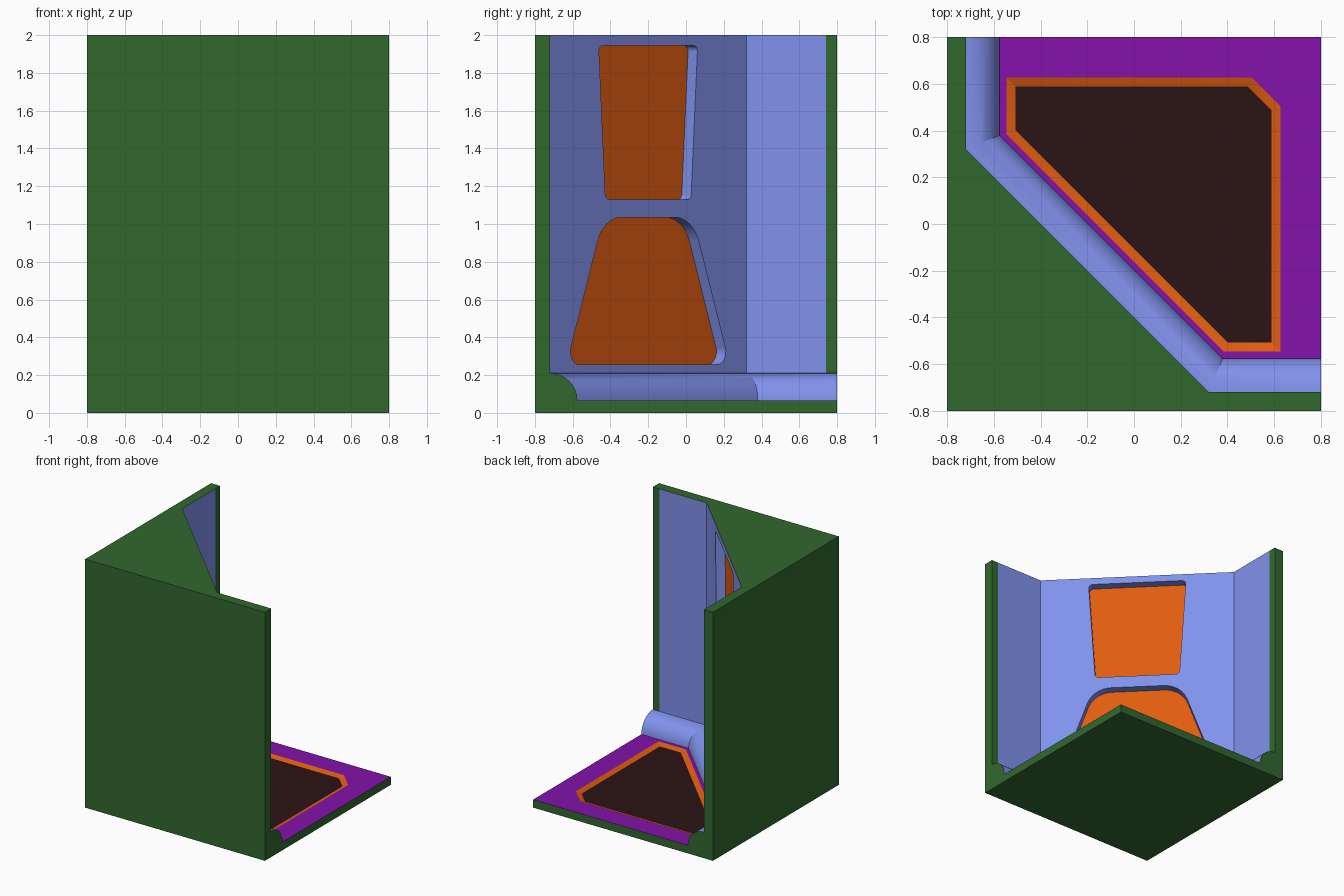
import bpy, bmesh, math
from mathutils import Vector

if "Cube" in bpy.data.objects:
    bpy.data.objects.remove(bpy.data.objects["Cube"])

def material(name, rgb):
    m = bpy.data.materials.new(name)
    m.diffuse_color = (*rgb, 1)
    m.use_nodes = True
    m.node_tree.nodes["Principled BSDF"].inputs["Base Color"].default_value = m.diffuse_color
    return m

MATS = [material("green_shell", (.032, .14, .028)), material("blue_lining", (.22, .29, .85)),
        material("orange_panel", (.75, .11, .005)), material("purple_floor", (.23, .006, .40)),
        material("dark_floor", (.024, .007, .007))]
GREEN, BLUE, ORANGE, PURPLE, DARK = range(5)

def make_object(name, faces):
    """faces: list of (points, material index), welded into one solid."""
    bm = bmesh.new()
    for pts, mat in faces:
        bm.faces.new([bm.verts.new(p) for p in pts]).material_index = mat
    bmesh.ops.remove_doubles(bm, verts=bm.verts, dist=1e-5)
    bmesh.ops.recalc_face_normals(bm, faces=bm.faces)
    me = bpy.data.meshes.new(name)
    bm.to_mesh(me)
    bm.free()
    ob = bpy.data.objects.new(name, me)
    bpy.context.collection.objects.link(ob)
    for m in MATS:
        me.materials.append(m)
    return ob

def loft(rings, mat, cap_mat):
    """Closed solid through rings of equal length; the first ring gets cap_mat."""
    n = len(rings[0])
    faces = [(rings[0], cap_mat), (rings[-1], mat)]
    for a, b in zip(rings, rings[1:]):
        faces += [((a[i], a[(i + 1) % n], b[(i + 1) % n], b[i]), mat) for i in range(n)]
    return faces

def rounded(corners, seg=8):
    """corners: (x, y, radius) -> outline with rounded corners."""
    out, n = [], len(corners)
    for i, (x, y, r) in enumerate(corners):
        p = Vector((x, y))
        a = (Vector(corners[i - 1][:2]) - p).normalized()
        b = (Vector(corners[(i + 1) % n][:2]) - p).normalized()
        half = a.angle(b) / 2
        mid = (a + b).normalized()
        c = p + mid * (r / math.sin(half))
        start = p + a * (r / math.tan(half)) - c
        end = p + b * (r / math.tan(half)) - c
        sweep = math.pi - 2 * half
        for k in range(seg + 1):
            t = k / seg
            out.append(c + (start * math.sin((1 - t) * sweep) + end * math.sin(t * sweep)) / math.sin(sweep))
    return out

# Inner wall line, offset o into the room
FLOOR, R = .065, .145
def row(o, z):
    k = .32 + (math.sqrt(2) - 1) * o
    w = -.72 + o
    return [(.8, w, z), (.74, w, z), (k, w, z), (w, k, z), (w, .74, z), (w, .8, z)]

# Lining profile: wall top, then quarter-round skirting down to the floor
rows = [row(0, 2)]
for i in range(11):
    a = math.pi / 2 * i / 10
    rows.append(row(R * math.sin(a), FLOOR + R * math.cos(a)))
faces = []
for j, (a, b) in enumerate(zip(rows, rows[1:])):
    for i in range(5):
        edge_strip = j == 0 and i in (0, 4)
        faces.append(((a[i], a[i + 1], b[i + 1], b[i]), GREEN if edge_strip else BLUE))
# Floor, top, underside and outer walls
faces.append((rows[-1] + [(.8, .8, FLOOR)][::-1], PURPLE))
faces.append((rows[0] + [(-.8, .8, 2), (-.8, -.8, 2), (.8, -.8, 2)], GREEN))
faces.append(([(-.8, -.8, 0), (.8, -.8, 0), (.8, .8, 0), (-.8, .8, 0)], GREEN))
faces.append(([(-.8, -.8, 0), (.8, -.8, 0), (.8, -.8, 2), (-.8, -.8, 2)], GREEN))
faces.append(([(-.8, -.8, 0), (-.8, .8, 0), (-.8, .8, 2), (-.8, -.8, 2)], GREEN))
# Open ends of the two walls, mirrored across the diagonal
right = [r[0] for r in rows] + [(.8, .8, FLOOR), (.8, .8, 0), (.8, -.8, 0), (.8, -.8, 2)]
faces.append((right, GREEN))
faces.append(([(y, x, z) for x, y, z in right], GREEN))
booth = make_object("corner_booth", faces)

# Niches in the diagonal wall
def niche(name, top, bottom, z0, z1, r_top, r_bottom):
    outline = rounded([(-bottom, z0, r_bottom), (bottom, z0, r_bottom),
                       (top, z1, r_top), (-top, z1, r_top)])
    s = math.sqrt(.5)
    rings = [[(-.2 + (d - t) * s, -.2 + (d + t) * s, z) for t, z in outline] for d in (-.07, .05)]
    return make_object(name, loft(rings, BLUE, ORANGE))

# Shallow sloped recess in the floor
def floor_ring(lo, hi, cut, near, z):
    return [(lo, hi, z), (cut, hi, z), (hi, cut, z), (hi, lo, z), (near, lo, z), (lo, near, z)]

outer = (-.547, .627, .505, .385)
recess = [floor_ring(-.508, .588, .488, .402, FLOOR - .015),
          floor_ring(*outer, FLOOR), floor_ring(*outer, FLOOR + .05)]
cutters = [niche("upper_niche_cutter", .37, .32, 1.13, 1.945, .03, .03),
           niche("lower_niche_cutter", .334, .61, .255, 1.035, .19, .07),
           make_object("floor_recess_cutter", loft(recess, ORANGE, DARK))]

bpy.context.view_layer.objects.active = booth
booth.select_set(True)
for c in cutters:
    c.hide_render = True
    m = booth.modifiers.new(c.name, 'BOOLEAN')
    m.operation, m.solver, m.object = 'DIFFERENCE', 'EXACT', c
    bpy.ops.object.modifier_apply(modifier=m.name)
    bpy.data.objects.remove(c)
bpy.ops.object.shade_smooth_by_angle(angle=math.radians(20))
